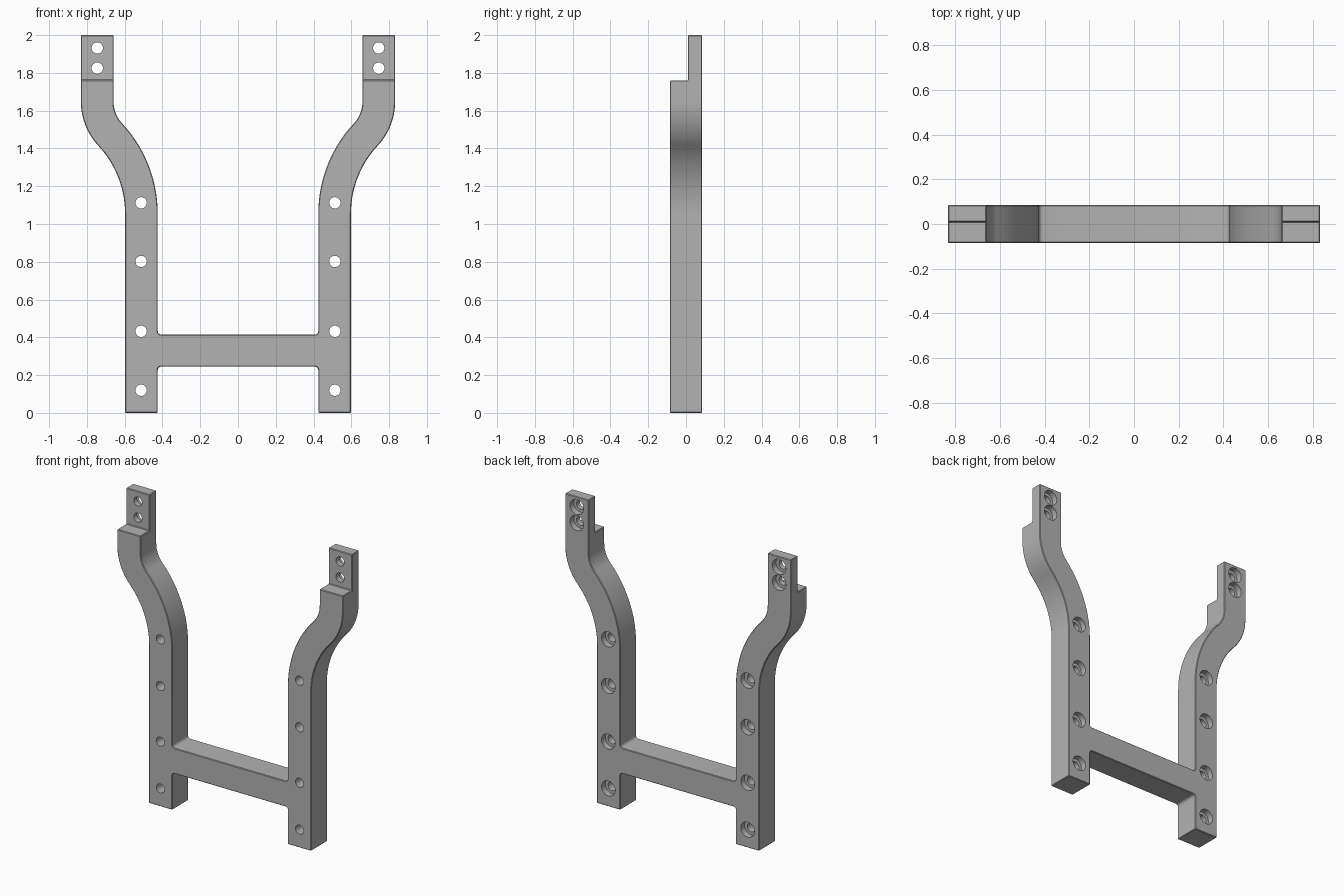
import bpy, bmesh
from math import sin, cos, pi, radians
from mathutils import Matrix

if "Cube" in bpy.data.objects:
    bpy.data.objects.remove(bpy.data.objects["Cube"], do_unlink=True)

HALF_Y = 0.085            # half thickness of the frame
LEG_IN, LEG_OUT = 0.425, 0.598
TOP_IN, TOP_OUT = 0.659, 0.832
BAR_LOW, BAR_HIGH = 0.245, 0.415
FILLET = 0.018
BEND_LOW, BEND_HIGH = 1.055, 1.649
TURN = 43                 # bend angle in degrees


def arc(cx, cz, r, start, end, n=14):
    angles = [radians(start + (end - start) * i / n) for i in range(n + 1)]
    return [(cx + r * cos(a), cz + r * sin(a)) for a in angles]


def make_object(name, bm):
    bmesh.ops.recalc_face_normals(bm, faces=bm.faces)
    mesh = bpy.data.meshes.new(name)
    bm.to_mesh(mesh)
    bm.free()
    obj = bpy.data.objects.new(name, mesh)
    bpy.context.collection.objects.link(obj)
    return obj


def apply(obj, kind, **settings):
    mod = obj.modifiers.new(kind.lower(), kind)
    for key, value in settings.items():
        setattr(mod, key, value)
    bpy.context.view_layer.objects.active = obj
    bpy.ops.object.modifier_apply(modifier=mod.name)


def cut(obj, cutter):
    cutter.hide_render = True
    apply(obj, "BOOLEAN", operation="DIFFERENCE", solver="EXACT", object=cutter)
    bpy.data.objects.remove(cutter, do_unlink=True)


def cylinders(name, spots, radius, y0, y1):
    bm = bmesh.new()
    for x, z in spots:
        place = Matrix.Translation((x, (y0 + y1) / 2, z)) @ Matrix.Rotation(pi / 2, 4, "X")
        bmesh.ops.create_cone(bm, cap_ends=True, segments=32, radius1=radius,
                              radius2=radius, depth=y1 - y0, matrix=place)
    return make_object(name, bm)


# Outline of one side: bar fillet, leg, S-bend, upright tip and back down
low_x, low_big = LEG_IN + 0.70, 0.70
low_small = low_big - (LEG_OUT - LEG_IN)
high_x, high_small = TOP_IN - 0.171, 0.171
high_big = high_small + (TOP_OUT - TOP_IN)
side = arc(LEG_IN - FILLET, BAR_LOW - FILLET, FILLET, 90, 0, 4)
side += [(LEG_IN, 0), (LEG_OUT, 0)]
side += arc(low_x, BEND_LOW, low_small, 180, 180 - TURN)
side += arc(high_x, BEND_HIGH, high_big, -TURN, 0)[1:]
side += [(TOP_OUT, 2), (TOP_IN, 2)]
side += arc(high_x, BEND_HIGH, high_small, 0, -TURN)
side += arc(low_x, BEND_LOW, low_big, 180 - TURN, 180)[1:]
side += arc(LEG_IN - FILLET, BAR_HIGH + FILLET, FILLET, 0, -90, 4)
outline = side + [(-x, z) for x, z in reversed(side)]

# Frame body
bm = bmesh.new()
face = bm.faces.new([bm.verts.new((x, -HALF_Y, z)) for x, z in outline])
extruded = bmesh.ops.extrude_face_region(bm, geom=[face])
moved = [g for g in extruded["geom"] if isinstance(g, bmesh.types.BMVert)]
bmesh.ops.translate(bm, vec=(0, 2 * HALF_Y, 0), verts=moved)
frame = make_object("support_frame", bm)

# Step at the front of both tips
bm = bmesh.new()
bmesh.ops.create_cube(bm, size=1, matrix=Matrix.Translation((0, -0.49, 2.26))
                      @ Matrix.Diagonal((3, 1, 1, 1)))
cut(frame, make_object("step_cutter", bm))

# Softened edges
apply(frame, "BEVEL", width=0.004, segments=1, limit_method="ANGLE",
      angle_limit=radians(50))

# Bolt holes, counterbored from the back
spots = []
for s in (1, -1):
    spots += [(s * 0.513, z) for z in (0.12, 0.432, 0.802, 1.112)]
    spots += [(s * 0.745, z) for z in (1.825, 1.932)]
cut(frame, cylinders("hole_cutter", spots, 0.03, -0.2, 0.2))
cut(frame, cylinders("counterbore_cutter", spots, 0.05, HALF_Y - 0.04, 0.2))

# Grey metal
grey = bpy.data.materials.new("plain_grey")
grey.use_nodes = True
colour = (0.45, 0.45, 0.45, 1)
grey.diffuse_color = colour
grey.node_tree.nodes["Principled BSDF"].inputs["Base Color"].default_value = colour
frame.data.materials.clear()
frame.data.materials.append(grey)

bpy.ops.object.select_all(action="DESELECT")
frame.select_set(True)
bpy.context.view_layer.objects.active = frame
bpy.ops.object.shade_smooth_by_angle(angle=radians(30))
